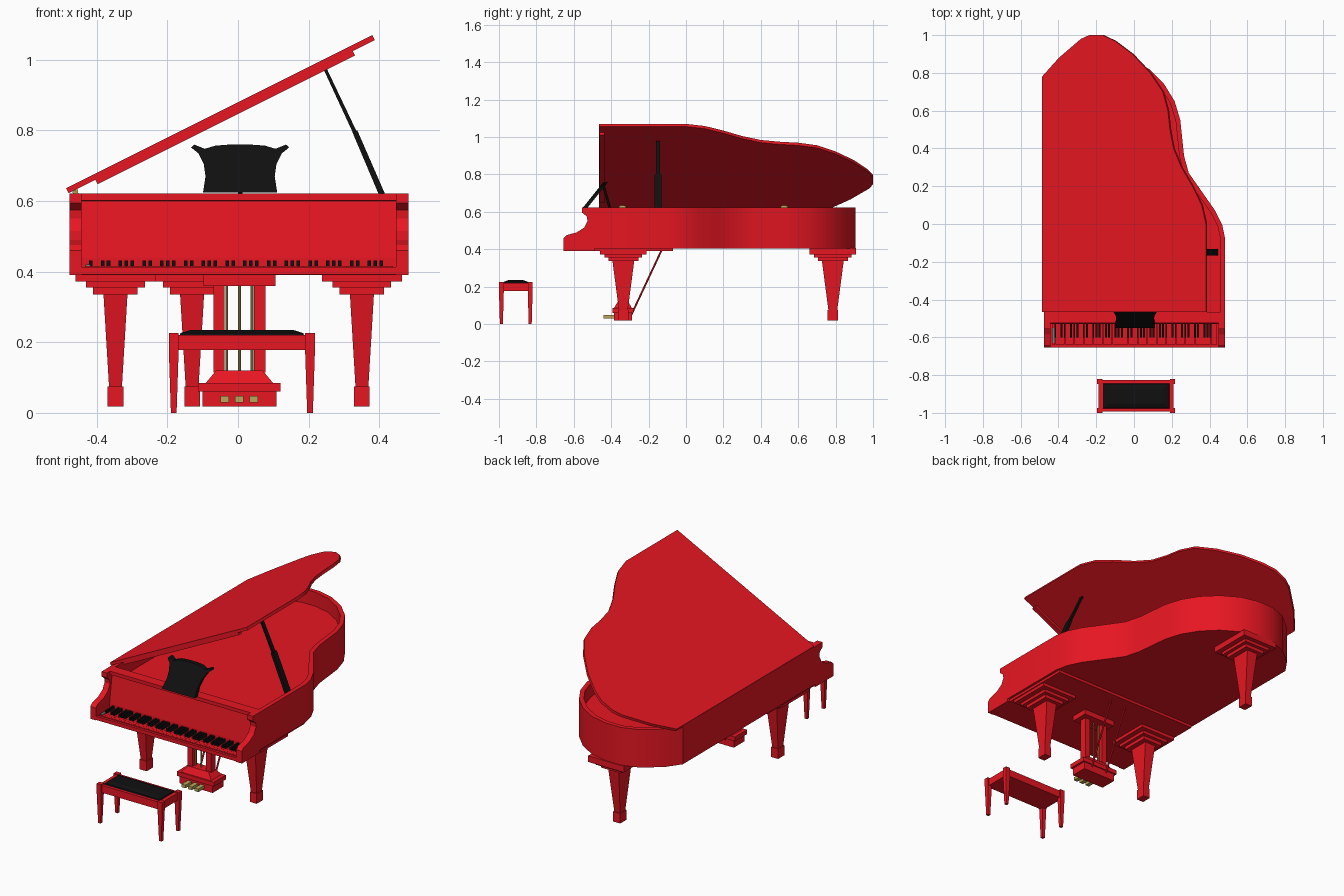
import bpy, bmesh, math
from mathutils import Vector, Matrix

if "Cube" in bpy.data.objects:
    bpy.data.objects.remove(bpy.data.objects["Cube"])


def material(name, rgb):
    m = bpy.data.materials.new(name)
    m.diffuse_color = (*rgb, 1)
    m.use_nodes = True
    m.node_tree.nodes["Principled BSDF"].inputs["Base Color"].default_value = m.diffuse_color
    return m


RED = material("red lacquer", (0.8, 0.008, 0.016))
BLACK = material("black", (0.005, 0.005, 0.005))
GOLD = material("brass", (0.5, 0.38, 0.1))
GREY = material("grey", (0.2, 0.2, 0.2))


def finish(name, bm, mat, smooth=False):
    bmesh.ops.recalc_face_normals(bm, faces=bm.faces)
    me = bpy.data.meshes.new(name)
    bm.to_mesh(me)
    bm.free()
    me.materials.append(mat)
    ob = bpy.data.objects.new(name, me)
    bpy.context.collection.objects.link(ob)
    if smooth:
        bpy.ops.object.select_all(action='DESELECT')
        ob.select_set(True)
        bpy.context.view_layer.objects.active = ob
        bpy.ops.object.shade_smooth_by_angle(angle=math.radians(30))
    return ob


def taper(bm, x, y, z0, hx0, hy0, z1, hx1, hy1):
    """Tapered box from half sizes at z0 to half sizes at z1."""
    ring = ((-1, -1), (1, -1), (1, 1), (-1, 1))
    lo = [bm.verts.new((x + a * hx0, y + b * hy0, z0)) for a, b in ring]
    hi = [bm.verts.new((x + a * hx1, y + b * hy1, z1)) for a, b in ring]
    bm.faces.new(lo[::-1])
    bm.faces.new(hi)
    for i in range(4):
        j = (i + 1) % 4
        bm.faces.new((lo[i], lo[j], hi[j], hi[i]))


def box(bm, x0, x1, y0, y1, z0, z1):
    hx, hy = (x1 - x0) / 2, (y1 - y0) / 2
    taper(bm, x0 + hx, y0 + hy, z0, hx, hy, z1, hx, hy)


def boxes(name, mat, *dims):
    bm = bmesh.new()
    for d in dims:
        box(bm, *d)
    return finish(name, bm, mat)


def prism(bm, pts, axis, a, b):
    """Extrude a 2D outline along an axis from a to b; returns the end face."""
    def place(p, t):
        return {'x': (t, *p), 'y': (p[0], t, p[1]), 'z': (*p, t)}[axis]
    lo = [bm.verts.new(place(p, a)) for p in pts]
    hi = [bm.verts.new(place(p, b)) for p in pts]
    bm.faces.new(lo[::-1])
    for i in range(len(pts)):
        j = (i + 1) % len(pts)
        bm.faces.new((lo[i], lo[j], hi[j], hi[i]))
    return bm.faces.new(hi)


def rod(bm, p, q, r0, r1, n=8):
    p, q = Vector(p), Vector(q)
    d = q - p
    m = Matrix.Translation((p + q) / 2) @ d.to_track_quat('Z', 'Y').to_matrix().to_4x4()
    bmesh.ops.create_cone(bm, cap_ends=True, segments=n, radius1=r0, radius2=r1,
                          depth=d.length, matrix=m)


# Hollow case: curved outline, top inset to a rim and sunk to the soundboard
outline = [(-.477, -.49), (.483, -.49), (.483, -.08), (.467, -.005), (.43, .07), (.36, .17),
           (.29, .27), (.265, .36), (.245, .55), (.215, .65), (.16, .74), (.08, .82),
           (-.02, .88), (-.12, .905), (-.22, .905), (-.32, .87), (-.42, .79), (-.477, .71)]
bm = bmesh.new()
top = prism(bm, outline, 'z', .405, .622)
bm.normal_update()
bmesh.ops.inset_region(bm, faces=[top], thickness=.025, use_even_offset=True)
ext = bmesh.ops.extrude_discrete_faces(bm, faces=[top])
bmesh.ops.translate(bm, verts=ext['faces'][0].verts, vec=(0, 0, -.08))
finish("case", bm, RED, True)

# Curved cheeks beside the keyboard
cheek = [(-.655, .39), (-.655, .46), (-.64, .475), (-.585, .49), (-.545, .515), (-.527, .55),
         (-.53, .575), (-.555, .595), (-.555, .622), (-.49, .622), (-.49, .39)]
for side, a, b in (("left", -.477, -.443), ("right", .447, .483)):
    bm = bmesh.new()
    prism(bm, cheek, 'x', a, b)
    finish(side + "_cheek", bm, RED)

# Sloping panel behind the keys, key bed and key slip
bm = bmesh.new()
prism(bm, [(-.525, .622), (-.525, .602), (-.507, .60), (-.53, .44), (-.53, .40),
           (-.489, .40), (-.489, .622)], 'x', -.444, .448)
finish("fall_board", bm, RED)
boxes("key_bed", RED, (-.465, .47, -.648, -.07, .39, .407))
boxes("key_slip", RED, (-.444, .448, -.654, -.64, .392, .413))

# Keys
w, x0 = .0168, -.434
boxes("natural_keys", RED, *[(x0 + i * w + .0004, x0 + (i + 1) * w - .0004, -.638, -.525, .405, .416)
                             for i in range(52)])
boxes("sharp_keys", BLACK, *[(x0 + i * w - .005, x0 + i * w + .005, -.6, -.528, .414, .432)
                             for i in range(1, 51) if i % 7 in (0, 1, 3, 4, 6)])
boxes("small_switch", GREY, (-.432, -.418, -.63, -.55, .407, .42))

# Raised lid with front batten, modelled flat and turned about the hinge line
lid = [(0, -.465), (.97, -.465), (.97, 0), (.945, .1), (.89, .2), (.825, .3), (.778, .4),
       (.757, .5), (.745, .6), (.715, .7), (.64, .8), (.535, .9), (.43, .97), (.36, 1),
       (.28, 1), (.23, .98), (.1, .88), (0, .78)]
hinge = Matrix.Translation((-.48, 0, .622)) @ Matrix.Rotation(-math.atan(.5), 4, 'Y')
bm = bmesh.new()
prism(bm, lid, 'z', 0, .016)
bm.transform(hinge)
finish("lid", bm, RED, True)
bm = bmesh.new()
box(bm, .085, .9, -.463, -.435, -.014, .001)
bm.transform(hinge)
finish("lid_batten", bm, RED)
bm = bmesh.new()
for y in (-.34, .525):
    rod(bm, (-.463, y - .02, .625), (-.463, y + .02, .625), .006, .006)
    taper(bm, -.46, y, .62, .008, .018, .645, .004, .006)
finish("hinges", bm, GOLD)

# Lid prop: wide lower stick, slim upper stick
bm = bmesh.new()
prism(bm, [(.43, .545), (.446, .552), (.338, .8), (.324, .795)], 'y', -.168, -.132)
prism(bm, [(.327, .79), (.337, .795), (.249, .98), (.241, .976)], 'y', -.161, -.139)
finish("lid_prop", bm, BLACK)

# Music stand, mirrored profile leaned back, with a strut
half = [(.105, .624), (.098, .67), (.103, .705), (.118, .735), (.139, .752), (.13, .76),
        (.1, .748), (.07, .757), (.03, .76)]
bm = bmesh.new()
prism(bm, [(x + .006, z) for x, z in half] + [(.006 - x, z) for x, z in half[::-1]],
      'y', -.55, -.525)
for v in bm.verts:
    v.co.y += (v.co.z - .624) * .8
rod(bm, (.006, -.44, .735), (.006, -.385, .543), .007, .007, 6)
finish("music_stand", bm, BLACK)

# Three tapered legs with stepped plates
for name, x, y, top_z in (("front_left_leg", -.347, -.335, .392), ("front_right_leg", .351, -.335, .392),
                          ("back_leg", -.13, .785, .407)):
    bm = bmesh.new()
    for hx, hy, z0, z1 in ((.113, .125, .372, top_z), (.083, .1, .355, .372), (.063, .08, .336, .355)):
        taper(bm, x, y, z0, hx, hy, z1, hx, hy)
    taper(bm, x, y, .07, .018, .023, .336, .034, .058)
    taper(bm, x, y, .018, .022, .028, .075, .022, .028)
    finish(name, bm, RED)

# Pedal lyre
cx, cy = .004, -.337
bm = bmesh.new()
taper(bm, cx, cy, .36, .102, .05, .392, .102, .05)
for s in (-1, 1):
    taper(bm, cx + s * .058, cy, .115, .016, .02, .362, .016, .02)
taper(bm, cx, cy, .085, .095, .048, .12, .066, .028)
taper(bm, cx, cy, .06, .117, .055, .085, .117, .055)
taper(bm, cx, cy, .018, .105, .048, .06, .105, .048)
for s in (-1, 1):
    rod(bm, (cx + s * .05, -.292, .05), (cx + s * .05, -.125, .407), .005, .005, 6)
finish("pedal_lyre", bm, RED)
bm = bmesh.new()
for dx in (-.036, 0, .036):
    rod(bm, (cx + dx, cy, .115), (cx + dx, cy, .392), .004, .004)
finish("pedal_rods", bm, GOLD)
boxes("pedals", GOLD, *[(cx + dx - .012, cx + dx + .012, -.44, -.38, .03, .048)
                        for dx in (-.041, 0, .041)])

# Bench: tapered legs, apron and padded seat
bx, by = .011, -.91
bm = bmesh.new()
for sx in (-1, 1):
    for sy in (-1, 1):
        taper(bm, bx + sx * .193, by + sy * .077, 0, .008, .008, .18, .014, .013)
        taper(bm, bx + sx * .193, by + sy * .077, .18, .014, .013, .226, .014, .013)
finish("bench_legs", bm, RED)
boxes("bench_frame", RED, (bx - .198, bx + .198, by - .083, by + .083, .178, .22))
bm = bmesh.new()
taper(bm, bx, by, .215, .178, .068, .226, .174, .064)
taper(bm, bx, by, .226, .174, .064, .235, .145, .04)
finish("bench_cushion", bm, BLACK)
